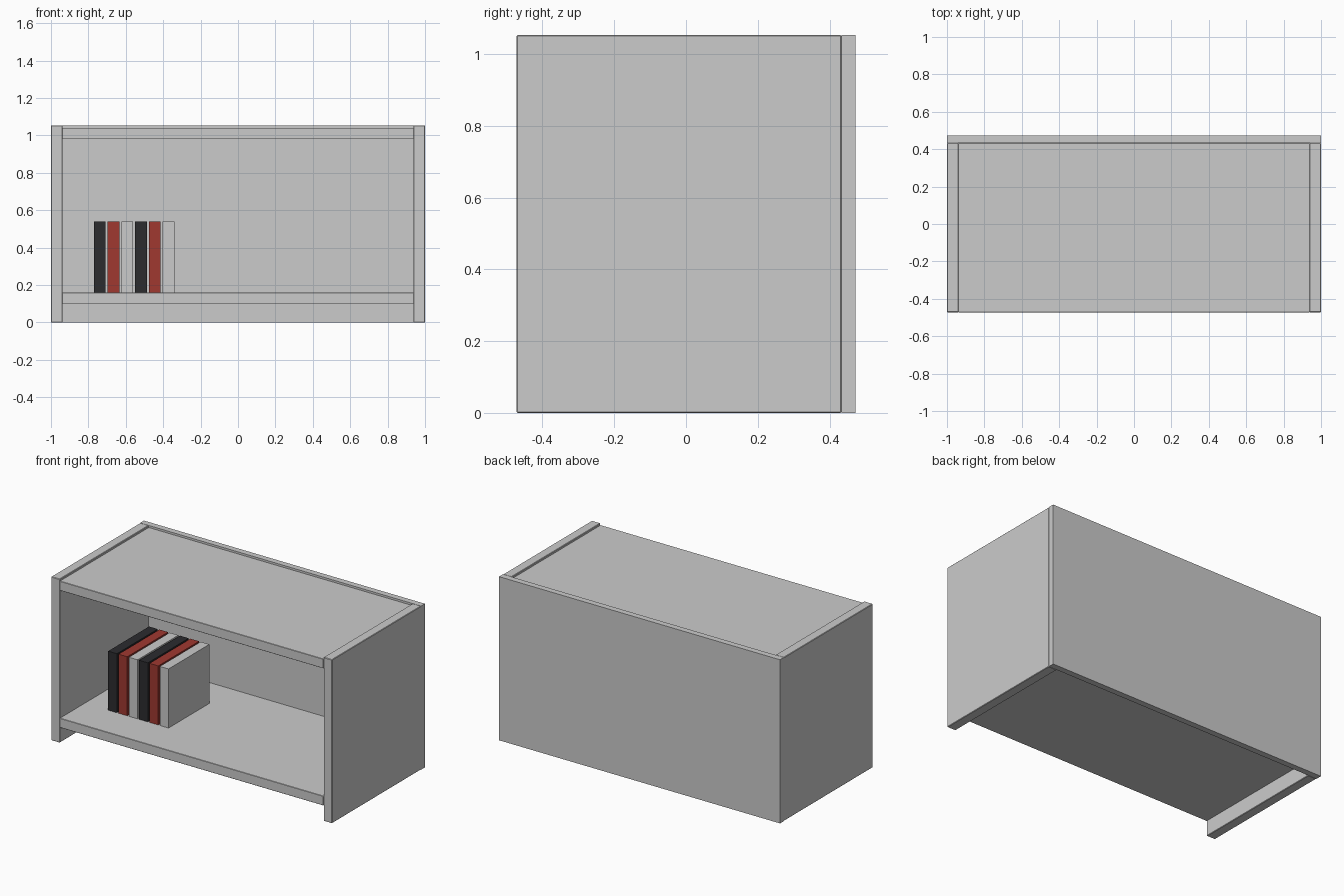
import bpy

if "Cube" in bpy.data.objects:
    bpy.data.objects.remove(bpy.data.objects["Cube"])


def box(name, x, y, z, bevel=0.0, mat=None):
    """Box from (min, max) ranges on each axis."""
    bpy.ops.mesh.primitive_cube_add(
        size=1, location=[(a + b) / 2 for a, b in (x, y, z)])
    ob = bpy.context.object
    ob.name = name
    ob.scale = [b - a for a, b in (x, y, z)]
    bpy.ops.object.transform_apply(location=False, rotation=False, scale=True)
    if bevel:
        mod = ob.modifiers.new("edge_bevel", 'BEVEL')
        mod.width = bevel
        mod.segments = 1
    if mat:
        ob.data.materials.append(mat)
    return ob


def material(name, color):
    m = bpy.data.materials.new(name)
    m.diffuse_color = (*color, 1)
    m.use_nodes = True
    m.node_tree.nodes["Principled BSDF"].inputs["Base Color"].default_value = m.diffuse_color
    return m


W, D, H = 1.0, 0.472, 1.053      # half width, half depth, height
T = 0.061                        # board thickness
BACK = 0.433                     # front face of back panel

# Side panels
for side, x in (("left", (-W, -W + T)), ("right", (W - T, W))):
    box(side + "_side_panel", x, (-D, BACK), (0, H), bevel=0.003)

# Top board and bottom shelf, set between the sides
for name, z in (("top_board", 0.98), ("bottom_shelf", 0.098)):
    box(name, (-W + T, W - T), (-D, BACK), (z, z + T), bevel=0.002)

# Back panel
box("back_panel", (-W, W), (BACK, D), (0, H))

# Row of books: black, red, grey, repeated
colors = [material("book_black", (0.025, 0.025, 0.028)),
          material("book_red", (0.35, 0.04, 0.03)),
          None]
for i in range(6):
    x = -0.77 + i * 0.0735
    box(f"book_{i + 1}", (x, x + 0.062), (-0.22, 0.195), (0.159, 0.539),
        mat=colors[i % 3])
